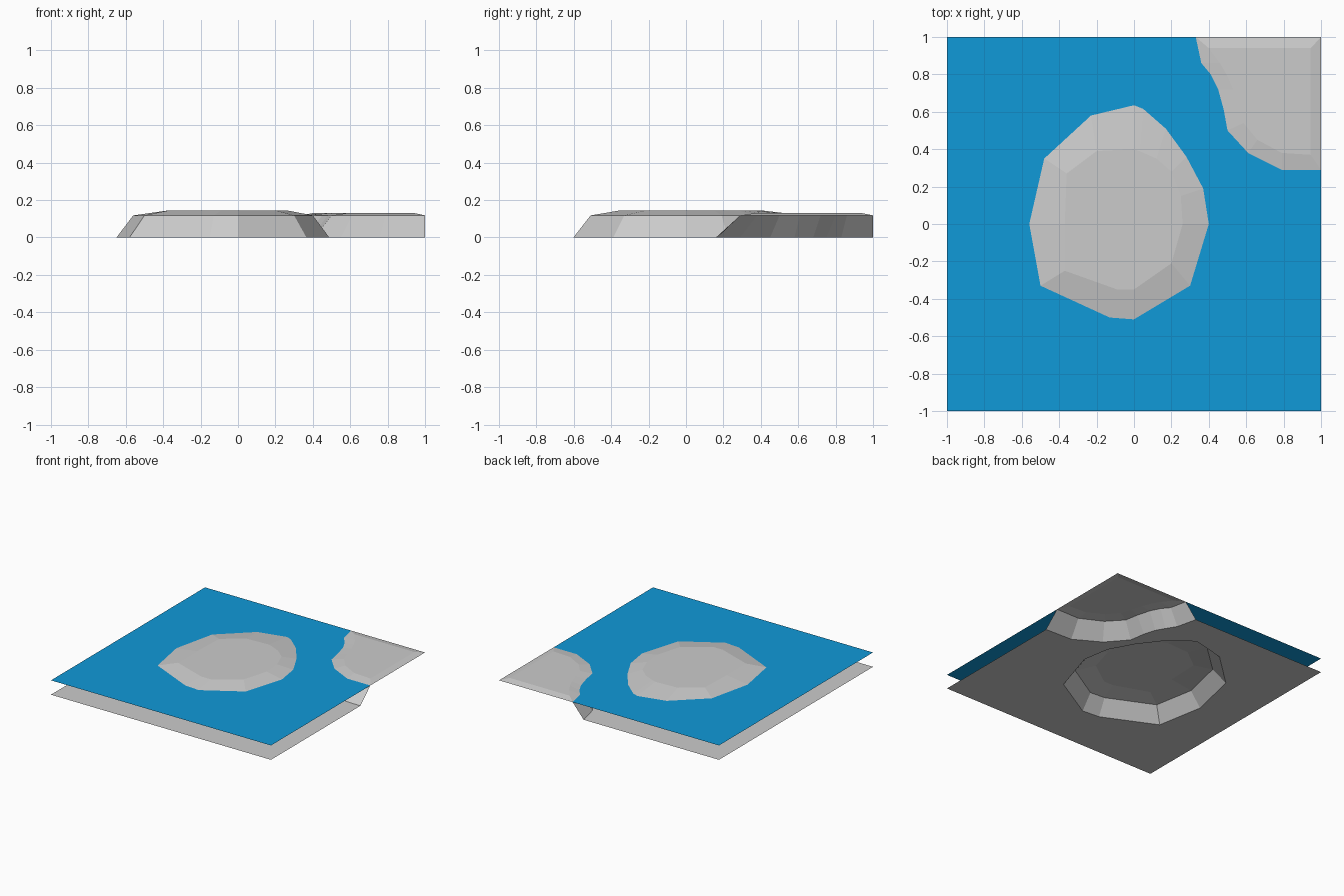
import bpy, bmesh

if "Cube" in bpy.data.objects:
    bpy.data.objects.remove(bpy.data.objects["Cube"])

WATER_Z, ISLAND_Z, CORNER_Z = 0.118, 0.145, 0.13


def material(name, rgb):
    m = bpy.data.materials.new(name)
    m.diffuse_color = (*rgb, 1)
    m.use_nodes = True
    m.node_tree.nodes["Principled BSDF"].inputs["Base Color"].default_value = m.diffuse_color
    return m


rock = material("pale grey rock", (0.6, 0.6, 0.6))
blue = material("water blue", (0.005, 0.32, 0.69))

# island contours: foot, shoreline, plateau
shore = [(-.56, 0), (-.48, .35), (-.23, .58), (0, .635), (.05, .615), (.17, .51), (.28, .36),
         (.37, .19), (.40, 0), (.30, -.33), (0, -.51), (-.13, -.50), (-.50, -.33)]
plateau = [(-.37, 0), (-.36, .27), (-.20, .39), (0, .40), (.03, .39), (.12, .35), (.20, .28),
           (.25, .15), (.26, 0), (.20, -.21), (0, -.35), (-.09, -.35), (-.37, -.25)]
foot = [(x * (1.16 if x < 0 else 1.22), y * 1.18) for x, y in shore]

# corner headland contours, running from the back edge to the right edge
c_foot = [(.23, 1), (.27, .83), (.32, .75), (.36, .68), (.39, .58), (.41, .45),
          (.55, .29), (.76, .17), (1, .16)]
c_shore = [(.33, 1), (.36, .86), (.41, .80), (.45, .72), (.48, .61), (.50, .50),
           (.61, .38), (.79, .29), (1, .29)]
c_top = [(.40, .94), (.46, .86), (.50, .79), (.53, .72), (.56, .63), (.585, .54),
         (.66, .45), (.79, .38), (.945, .37), (.945, .94)]
outer = [(-1, 1), (-1, -1), (1, -1)]


def ring(bm, pts, z):
    return [bm.verts.new((x, y, z)) for x, y in pts]


def bridge(bm, a, b, closed=True):
    n = len(a)
    for i in range(n if closed else n - 1):
        j = (i + 1) % n
        bm.faces.new((a[i], a[j], b[j], b[i]))


def fill_sheet(bm, coast, hole, z):
    """Flat sheet bounded by the tile border and coast, with a hole."""
    border = ring(bm, outer, z) + coast[::-1]
    edges = []
    for loop in (border, hole):
        for a, b in zip(loop, loop[1:] + loop[:1]):
            edges.append(bm.edges.get((a, b)) or bm.edges.new((a, b)))
    bmesh.ops.triangle_fill(bm, use_beauty=True, use_dissolve=False, edges=edges, normal=(0, 0, 1))


def finish(bm, name, mat):
    bmesh.ops.recalc_face_normals(bm, faces=bm.faces)
    bm.faces.ensure_lookup_table()
    if sum(f.normal.z * f.calc_area() for f in bm.faces) < 0:
        bmesh.ops.reverse_faces(bm, faces=bm.faces)
    me = bpy.data.meshes.new(name)
    bm.to_mesh(me)
    bm.free()
    me.materials.append(mat)
    ob = bpy.data.objects.new(name, me)
    bpy.context.collection.objects.link(ob)
    return ob


# land: sea bed, island and corner headland as one open sheet
bm = bmesh.new()
f, s, p = ring(bm, foot, 0), ring(bm, shore, WATER_Z), ring(bm, plateau, ISLAND_Z)
bridge(bm, f, s)
bridge(bm, s, p)
bm.faces.new(p)
cf, cs = ring(bm, c_foot, 0), ring(bm, c_shore, WATER_Z)
bridge(bm, cf, cs, closed=False)
rim, ct = cs + ring(bm, [(1, 1)], WATER_Z), ring(bm, c_top, CORNER_Z)
bridge(bm, rim, ct)
bm.faces.new(ct)
fill_sheet(bm, cf, f, 0)
finish(bm, "land", rock)

# water: flat sheet cut out along both shorelines
bm = bmesh.new()
fill_sheet(bm, ring(bm, c_shore, WATER_Z), ring(bm, shore, WATER_Z), WATER_Z)
finish(bm, "water", blue)
